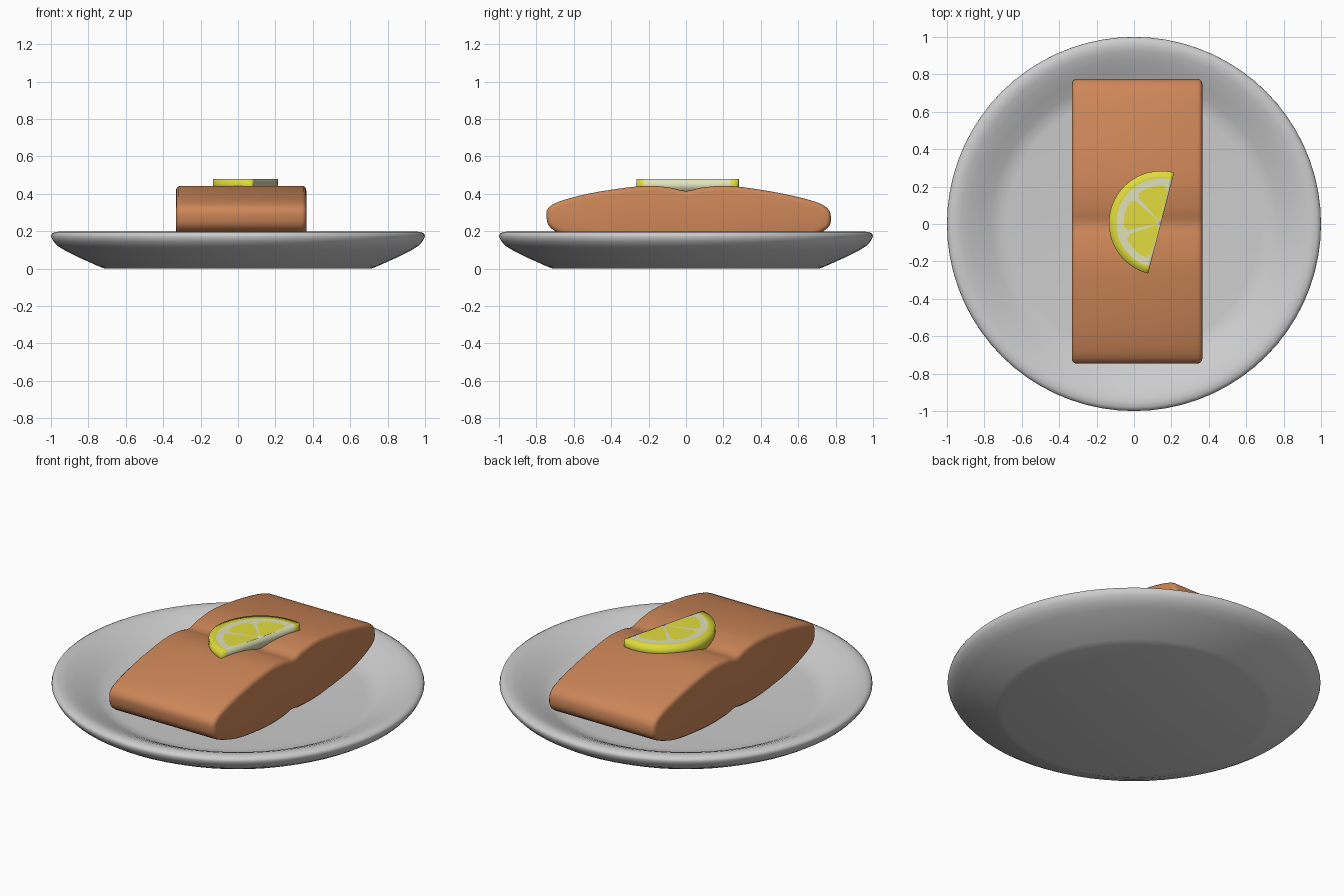
import bpy, bmesh, math
from mathutils import Vector

if "Cube" in bpy.data.objects:
    bpy.data.objects.remove(bpy.data.objects["Cube"])


def material(name, rgb):
    m = bpy.data.materials.new(name)
    m.diffuse_color = (*rgb, 1)
    m.use_nodes = True
    m.node_tree.nodes["Principled BSDF"].inputs["Base Color"].default_value = m.diffuse_color
    return m


PLATE = material("plate grey", (0.61, 0.61, 0.61))
FISH = material("salmon orange", (0.61, 0.24, 0.098))
RIND = material("lemon rind", (0.74, 0.71, 0.045))
PITH = material("lemon pith", (0.74, 0.75, 0.48))
FLESH = material("lemon flesh", (0.77, 0.72, 0.05))


def finish(name, bm, mats, angle=40):
    bmesh.ops.remove_doubles(bm, verts=bm.verts, dist=1e-5)
    bmesh.ops.recalc_face_normals(bm, faces=bm.faces)
    me = bpy.data.meshes.new(name)
    bm.to_mesh(me)
    bm.free()
    for m in mats:
        me.materials.append(m)
    ob = bpy.data.objects.new(name, me)
    bpy.context.collection.objects.link(ob)
    bpy.ops.object.select_all(action='DESELECT')
    bpy.context.view_layer.objects.active = ob
    ob.select_set(True)
    bpy.ops.object.shade_smooth_by_angle(angle=math.radians(angle))
    return ob


def closed_spline(pts, steps):
    """Smooth closed curve through the points (Catmull-Rom)."""
    out, n = [], len(pts)
    p = [Vector(q) for q in pts]
    for i in range(n):
        a, b, c, d = (p[(i + k - 1) % n] for k in range(4))
        for s in range(steps):
            t = s / steps
            out.append(0.5 * (2 * b + (c - a) * t + (2 * a - 5 * b + 4 * c - d) * t * t
                              + (3 * b - a - 3 * c + d) * t ** 3))
    return out


# Plate: lathed dish profile (radius, height)
profile = [(0, 0), (0.71, 0), (0.745, 0.012), (0.84, 0.055), (0.925, 0.097), (0.965, 0.122),
           (0.988, 0.147), (1.0, 0.172), (0.996, 0.186), (0.98, 0.195), (0.955, 0.198),
           (0.925, 0.192), (0.88, 0.175), (0.82, 0.147), (0.765, 0.119), (0.725, 0.103),
           (0.68, 0.098), (0, 0.098)]
bm = bmesh.new()
SIDES = 72
rings = [[bm.verts.new((r * math.cos(2 * math.pi * k / SIDES),
                        r * math.sin(2 * math.pi * k / SIDES), z)) for k in range(SIDES)]
         if r else [bm.verts.new((0, 0, z))] for r, z in profile]
for a, b in zip(rings, rings[1:]):
    for k in range(SIDES):
        n = (k + 1) % SIDES
        quad = [a[k % len(a)], a[n % len(a)], b[n % len(b)], b[k % len(b)]]
        bm.faces.new(list(dict.fromkeys(quad)))
finish("plate", bm, [PLATE], 60)

# Salmon fillet: side outline (y, z) extruded across x, with softened side edges
outline = [(-0.745, 0.27), (-0.715, 0.342), (-0.515, 0.402), (-0.24, 0.441), (-0.09, 0.434),
           (0, 0.415), (0.09, 0.434), (0.25, 0.441), (0.52, 0.40), (0.73, 0.342),
           (0.775, 0.27), (0.735, 0.20), (0.54, 0.13), (0.25, 0.098), (0.08, 0.10),
           (0, 0.11), (-0.08, 0.10), (-0.24, 0.098), (-0.5, 0.13), (-0.70, 0.20)]
curve = closed_spline(outline, 4)
bm = bmesh.new()
cap = bm.faces.new([bm.verts.new((-0.332, p.x, p.y)) for p in curve])
side = bmesh.ops.extrude_face_region(bm, geom=[cap], use_keep_orig=True)["geom"]
bmesh.ops.translate(bm, verts=[v for v in side if isinstance(v, bmesh.types.BMVert)],
                    vec=(0.697, 0, 0))
caps = [f for f in bm.faces if len(f.verts) > 4]
bmesh.ops.bevel(bm, geom=list({e for f in caps for e in f.edges}), offset=0.025,
                segments=3, profile=0.5, affect='EDGES')
finish("salmon_fillet", bm, [FISH], 50)

# Lemon slice: half disc, coloured by ring and sector
centre = Vector((0.145, 0.005))
u, v = Vector((0.25, 0.968)), Vector((-0.968, 0.25))
RADII = [0, 0.025, 0.185, 0.2, 0.24, 0.279]
TOP, BOTTOM, STEPS, SEGMENTS = 0.48, 0.412, 48, 3
bm = bmesh.new()


def grid(z):
    rows = []
    for r in RADII:
        row = []
        for k in range(STEPS + 1):
            t = math.pi * k / STEPS
            p = centre + r * (math.cos(t) * u + math.sin(t) * v)
            row.append(bm.verts.new((p.x, p.y, z)))
        rows.append(row)
    return rows


def face(verts, mat):
    bm.faces.new(verts).material_index = mat


top, bottom = grid(TOP), grid(BOTTOM)
last = len(RADII) - 1
per = STEPS // SEGMENTS
for g in (top, bottom):
    for i in range(last):
        for k in range(STEPS):
            in_segment = 0 < k % per < per - 1
            rounded = i == 2 and k % per in (1, per - 2)
            mat = 0 if i == last - 1 else 2 if i in (1, 2) and in_segment and not rounded else 1
            vs = [g[i][k], g[i + 1][k], g[i + 1][k + 1], g[i][k + 1]]
            face(vs if i else [g[0][0]] + vs[1:3], mat)
for k in range(STEPS):
    face([top[last][k], bottom[last][k], bottom[last][k + 1], top[last][k + 1]], 0)
# Straight cut face
for i in range(last):
    for k in (0, STEPS):
        j = k if i else 0
        face([top[i][j], top[i + 1][k], bottom[i + 1][k], bottom[i][j]],
             0 if i == last - 1 else 1)
bmesh.ops.delete(bm, geom=[w for w in bm.verts if not w.link_faces], context='VERTS')
finish("lemon_slice", bm, [RIND, PITH, FLESH], 95)
